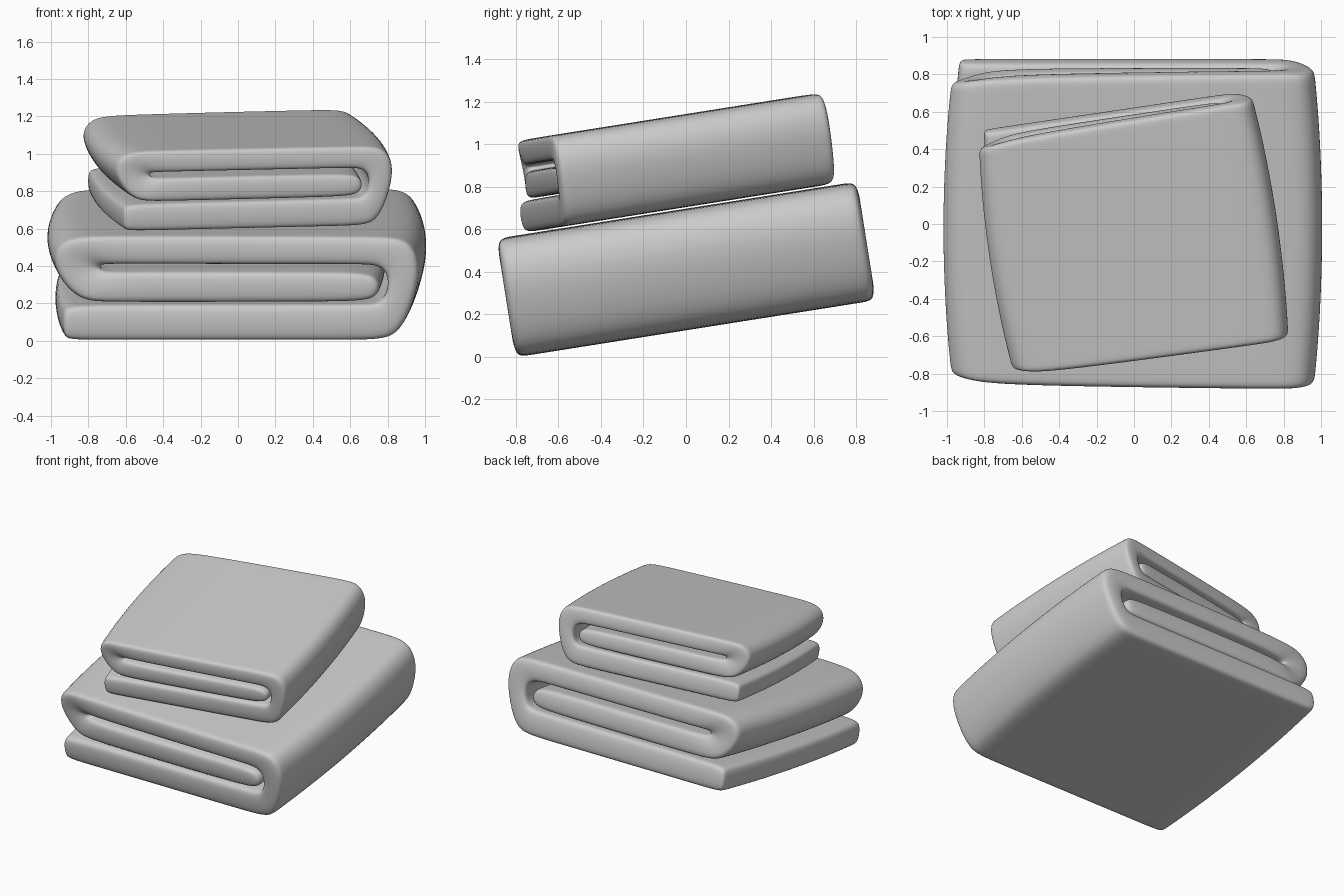
import bpy, bmesh
from math import radians
from mathutils import Matrix, Vector

if "Cube" in bpy.data.objects:
    bpy.data.objects.remove(bpy.data.objects["Cube"])

# Fold cross-section: (outer x, outer z, inner x, inner z, depth factor), free bottom end to free middle end
FOLD = [
    (-0.98, 0.00, -0.99, 0.185, 1.0), (-0.92, 0.00, -0.90, 0.195, 1.0),
    (0.70, 0.00, 0.70, 0.195, 1.0),
    (0.90, 0.00, 0.80, 0.20, 1.0), (1.00, 0.25, 0.84, 0.27, 1.0),
    (1.025, 0.42, 0.84, 0.36, 1.0), (0.96, 0.56, 0.78, 0.41, 1.0),
    (0.75, 0.565, 0.65, 0.41, 1.0), (-0.70, 0.565, -0.65, 0.41, 0.98),
    (-0.96, 0.56, -0.75, 0.405, 0.95), (-1.045, 0.45, -0.77, 0.395, 0.93),
    (-1.00, 0.32, -0.77, 0.38, 0.93), (-0.88, 0.20, -0.75, 0.365, 0.95),
    (-0.70, 0.203, -0.60, 0.37, 0.98),
    (0.60, 0.203, 0.60, 0.37, 0.98), (0.80, 0.215, 0.80, 0.36, 0.98),
]
STATIONS = [-1, -0.94, -0.6, 0, 0.6, 0.94, 1]
HALF_DEPTH = 0.86


def folded_towel(name, matrix):
    bm = bmesh.new()
    grid = []
    for t in STATIONS:
        bulge = 1 - 0.05 * t * t
        outer = [bm.verts.new((a * bulge, t * HALF_DEPTH * d, b)) for a, b, _, _, d in FOLD]
        inner = [bm.verts.new((a * bulge, t * HALF_DEPTH * d, b)) for _, _, a, b, d in FOLD]
        grid.append((outer, inner))
    # long walls between stations
    for (o0, i0), (o1, i1) in zip(grid, grid[1:]):
        r0, r1 = o0 + i0[::-1], o1 + i1[::-1]
        n = len(r0)
        for k in range(n):
            j = (k + 1) % n
            bm.faces.new((r0[k], r0[j], r1[j], r1[k]))
    # front and back edges of the cloth
    for o, i in (grid[0], grid[-1]):
        for k in range(len(o) - 1):
            bm.faces.new((o[k], o[k + 1], i[k + 1], i[k]))
    bmesh.ops.recalc_face_normals(bm, faces=bm.faces)
    for f in bm.faces:
        f.smooth = True
    me = bpy.data.meshes.new(name)
    bm.to_mesh(me)
    bm.free()
    ob = bpy.data.objects.new(name, me)
    bpy.context.collection.objects.link(ob)
    ob.matrix_world = matrix
    sub = ob.modifiers.new("soft_cloth", 'SUBSURF')
    sub.levels = sub.render_levels = 3
    return ob


# The stack leans back; the smaller towel sits turned on the larger one
tilt = Matrix.Translation((0, 0.045, 0.132)) @ Matrix.Rotation(radians(9), 4, 'X')
folded_towel("large_towel", tilt)
folded_towel("small_towel", tilt @ Matrix.Translation((0, 0.02, 0.572))
             @ Matrix.Rotation(radians(8.5), 4, 'Z') @ Matrix.Scale(0.765, 4))
